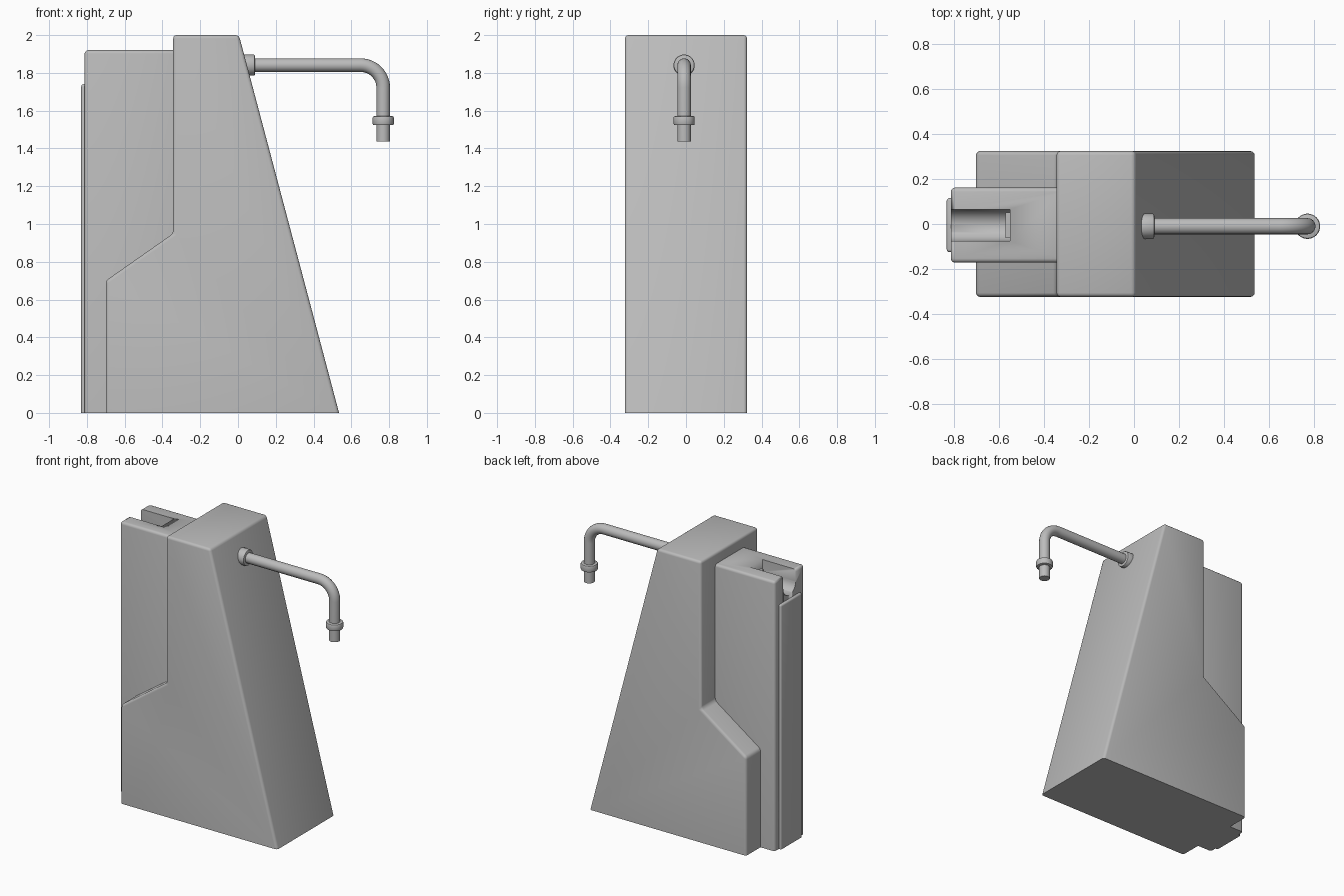
import bpy, bmesh, math
from mathutils import Vector, Matrix

cube = bpy.data.objects.get("Cube")
if cube:
    bpy.data.objects.remove(cube, do_unlink=True)

grey = bpy.data.materials.new("stone grey")
grey.use_nodes = True
grey.diffuse_color = (0.5, 0.5, 0.5, 1)
grey.node_tree.nodes["Principled BSDF"].inputs["Base Color"].default_value = (0.5, 0.5, 0.5, 1)
MID = -0.005  # y of the column and spout centre line


def activate(ob):
    bpy.ops.object.select_all(action='DESELECT')
    ob.select_set(True)
    bpy.context.view_layer.objects.active = ob


def finish(name, bm, angle=35):
    bmesh.ops.recalc_face_normals(bm, faces=bm.faces)
    me = bpy.data.meshes.new(name)
    bm.to_mesh(me)
    bm.free()
    ob = bpy.data.objects.new(name, me)
    bpy.context.collection.objects.link(ob)
    me.materials.append(grey)
    activate(ob)
    bpy.ops.object.shade_smooth_by_angle(angle=math.radians(angle))
    return ob


def prism(name, points, depth, bevel=0.0):
    """Extrude a closed 3D outline; round all edges off the ground."""
    bm = bmesh.new()
    face = bm.faces.new([bm.verts.new(p) for p in points])
    ext = bmesh.ops.extrude_face_region(bm, geom=[face])
    verts = [g for g in ext["geom"] if isinstance(g, bmesh.types.BMVert)]
    bmesh.ops.translate(bm, verts=verts, vec=depth)
    bmesh.ops.recalc_face_normals(bm, faces=bm.faces)
    if bevel:
        edges = [e for e in bm.edges if max(v.co.z for v in e.verts) > 0.001]
        bmesh.ops.bevel(bm, geom=edges, offset=bevel, segments=3,
                        profile=0.5, affect='EDGES')
    return finish(name, bm)


def box(name, x0, x1, half, top, bevel):
    pts = [(x0, MID - half, 0), (x1, MID - half, 0), (x1, MID - half, top), (x0, MID - half, top)]
    return prism(name, pts, (0, 2 * half, 0), bevel)


def u_outline(x, half, low, top):
    """Round-bottomed slot section across y."""
    pts = [(x, MID - half, top)]
    for i in range(17):
        a = math.pi * (1 + i / 16)
        pts.append((x, MID + half * math.cos(a), low + half + half * math.sin(a)))
    return pts + [(x, MID + half, top)]


def collar(name, centre, axis, radius, length):
    bm = bmesh.new()
    turn = Vector((0, 0, 1)).rotation_difference(Vector(axis)).to_matrix().to_4x4()
    bmesh.ops.create_cone(bm, cap_ends=True, segments=32, radius1=radius, radius2=radius,
                          depth=length, matrix=Matrix.Translation(centre) @ turn)
    rims = [e for e in bm.edges if any(len(f.verts) > 4 for f in e.link_faces)]
    bmesh.ops.bevel(bm, geom=rims, offset=0.008, segments=2, profile=0.5, affect='EDGES')
    return finish(name, bm)


# Tapered main body with stepped rear
profile = [(-0.7, 0), (0.535, 0), (0.005, 2), (-0.343, 2), (-0.343, 0.95), (-0.7, 0.7)]
prism("main_body", [(x, -0.323, z) for x, z in profile], (0, 0.646, 0), 0.018)

# Rear column with an open channel in its top
column = box("rear_column", -0.812, -0.3, 0.166, 1.92, 0.018)
cutter = prism("channel_cutter", u_outline(-0.9, 0.07, 1.765, 2.1), (0.35, 0, 0))
cutter.hide_render = True
cut = column.modifiers.new("channel", 'BOOLEAN')
cut.operation = 'DIFFERENCE'
cut.solver = 'EXACT'
cut.object = cutter
activate(column)
bpy.ops.object.modifier_apply(modifier=cut.name)
bpy.data.objects.remove(cutter, do_unlink=True)

# Stop at the inner end of the channel, and the raised back panel
prism("channel_stop", u_outline(-0.57, 0.056, 1.762, 1.86), (0.025, 0, 0))
box("back_panel", -0.83, -0.79, 0.12, 1.74, 0.012)

# Bent spout pipe
path = [(-0.05, 1.841)]
for i in range(13):
    a = math.pi / 2 * (1 - i / 12)
    path.append((0.649 + 0.12 * math.cos(a), 1.721 + 0.12 * math.sin(a)))
path.append((0.769, 1.438))
curve = bpy.data.curves.new("spout_pipe", 'CURVE')
curve.dimensions = '3D'
curve.bevel_depth = 0.036
curve.bevel_resolution = 6
curve.use_fill_caps = True
spline = curve.splines.new('POLY')
spline.points.add(len(path) - 1)
for point, (x, z) in zip(spline.points, path):
    point.co = (x, MID - 0.005, z, 1)
pipe = bpy.data.objects.new("spout_pipe", curve)
bpy.context.collection.objects.link(pipe)
curve.materials.append(grey)
activate(pipe)
bpy.ops.object.convert(target='MESH')
bpy.ops.object.shade_smooth_by_angle(angle=math.radians(35))

# Collars at the wall and near the spout tip
collar("wall_flange", (0.045, MID - 0.005, 1.841), (1, 0, 0), 0.056, 0.09)
collar("tip_collar", (0.769, MID - 0.005, 1.547), (0, 0, 1), 0.056, 0.048)
